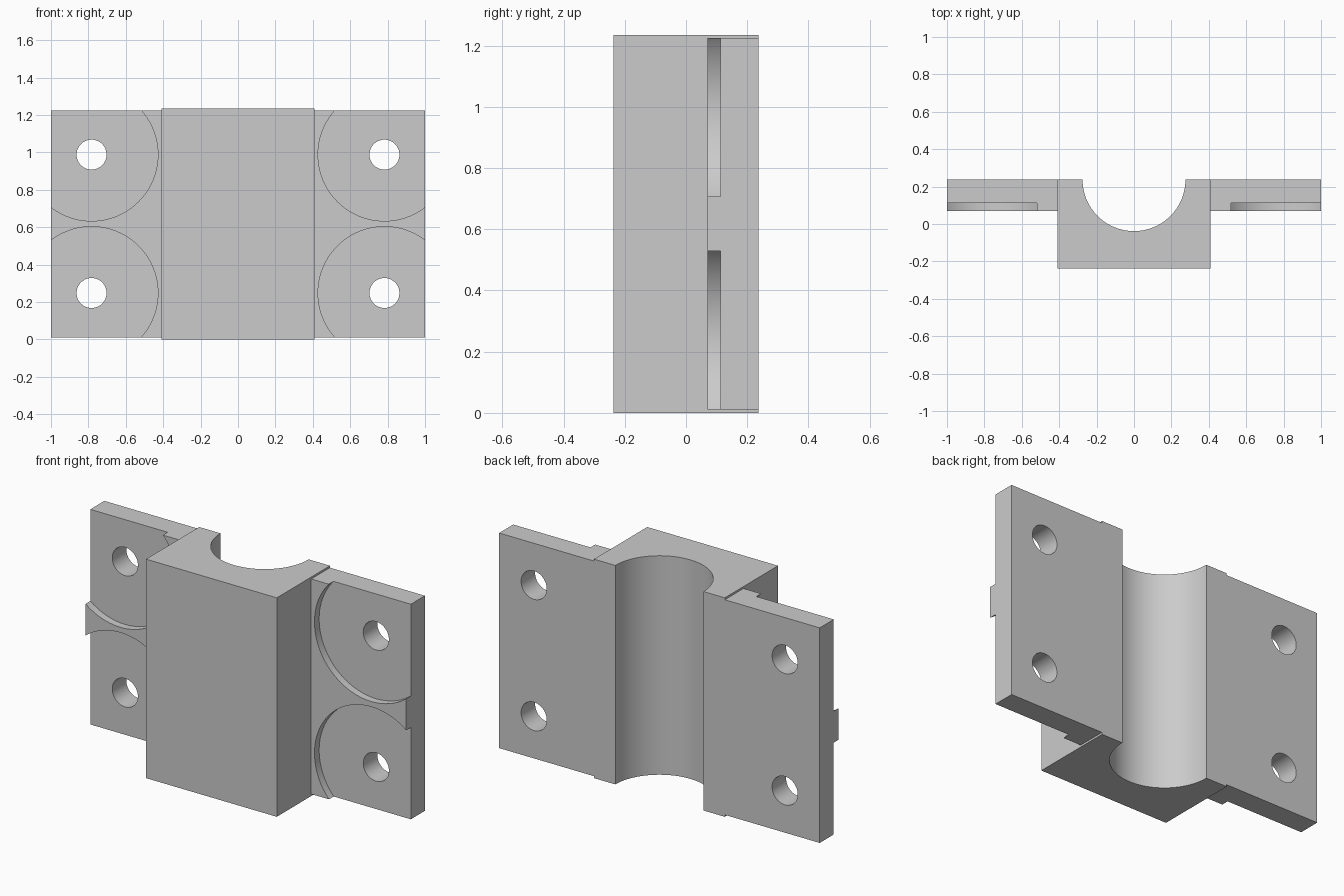
import bpy
import math

cube = bpy.data.objects.get("Cube")
if cube:
    bpy.data.objects.remove(cube, do_unlink=True)

BACK, FRONT = 0.237, -0.237          # depth range of the whole bracket
HEIGHT, HALF_W, BORE_R = 1.235, 0.408, 0.275
PLATE_FRONT, RECESS_Y = 0.07, 0.112  # mounting plate face and pocket floor
PLATE_Z0, PLATE_Z1 = 0.011, 1.224
HOLE_X, HOLE_Z = 0.783, (0.248, 0.988)
POCKET_R, HOLE_R = 0.355, 0.08

grey = bpy.data.materials.new("plain grey")
grey.use_nodes = True
grey.diffuse_color = (0.6, 0.6, 0.6, 1)
grey.node_tree.nodes["Principled BSDF"].inputs["Base Color"].default_value = grey.diffuse_color


def prism(name, outline, z0, z1):
    """Extrude a counter-clockwise xy outline from z0 to z1."""
    n = len(outline)
    verts = [(x, y, z) for z in (z0, z1) for x, y in outline]
    faces = [tuple(reversed(range(n))), tuple(range(n, 2 * n))]
    faces += [(i, (i + 1) % n, n + (i + 1) % n, n + i) for i in range(n)]
    mesh = bpy.data.meshes.new(name)
    mesh.from_pydata(verts, [], faces)
    mesh.materials.append(grey)
    obj = bpy.data.objects.new(name, mesh)
    bpy.context.collection.objects.link(obj)
    return obj


def activate(obj):
    bpy.ops.object.select_all(action='DESELECT')
    obj.select_set(True)
    bpy.context.view_layer.objects.active = obj


def drill(target, x, z, radius, y0, y1):
    """Cut a cylinder running along y out of the target."""
    bpy.ops.mesh.primitive_cylinder_add(
        vertices=96, radius=radius, depth=y1 - y0,
        location=(x, (y0 + y1) / 2, z), rotation=(math.pi / 2, 0, 0))
    cutter = bpy.context.object
    cutter.hide_render = True
    cutter.data.materials.append(grey)
    activate(target)
    cut = target.modifiers.new("cut", 'BOOLEAN')
    cut.operation, cut.solver, cut.object = 'DIFFERENCE', 'EXACT', cutter
    bpy.ops.object.modifier_apply(modifier=cut.name)
    bpy.data.objects.remove(cutter, do_unlink=True)


def smooth(obj):
    activate(obj)
    bpy.ops.object.shade_smooth_by_angle(angle=math.radians(30))


# Central block with a half-round channel open to the back
STEPS = 64
arc = [(BORE_R * math.cos(a), BACK - BORE_R * math.sin(a))
       for a in (math.pi * i / STEPS for i in range(STEPS + 1))]
block = prism("channel_block",
              [(-HALF_W, FRONT), (HALF_W, FRONT), (HALF_W, BACK)] + arc + [(-HALF_W, BACK)],
              0, HEIGHT)
smooth(block)

# Mounting plates with round pockets and bolt holes
for side, name in ((1, "left_mounting_plate"), (-1, "right_mounting_plate")):
    x0, x1 = sorted((side * HALF_W, side))
    plate = prism(name, [(x0, PLATE_FRONT), (x1, PLATE_FRONT), (x1, BACK), (x0, BACK)],
                  PLATE_Z0, PLATE_Z1)
    for z in HOLE_Z:
        drill(plate, side * HOLE_X, z, POCKET_R, PLATE_FRONT - 0.1, RECESS_Y)
        drill(plate, side * HOLE_X, z, HOLE_R, PLATE_FRONT - 0.1, BACK + 0.1)
    smooth(plate)
